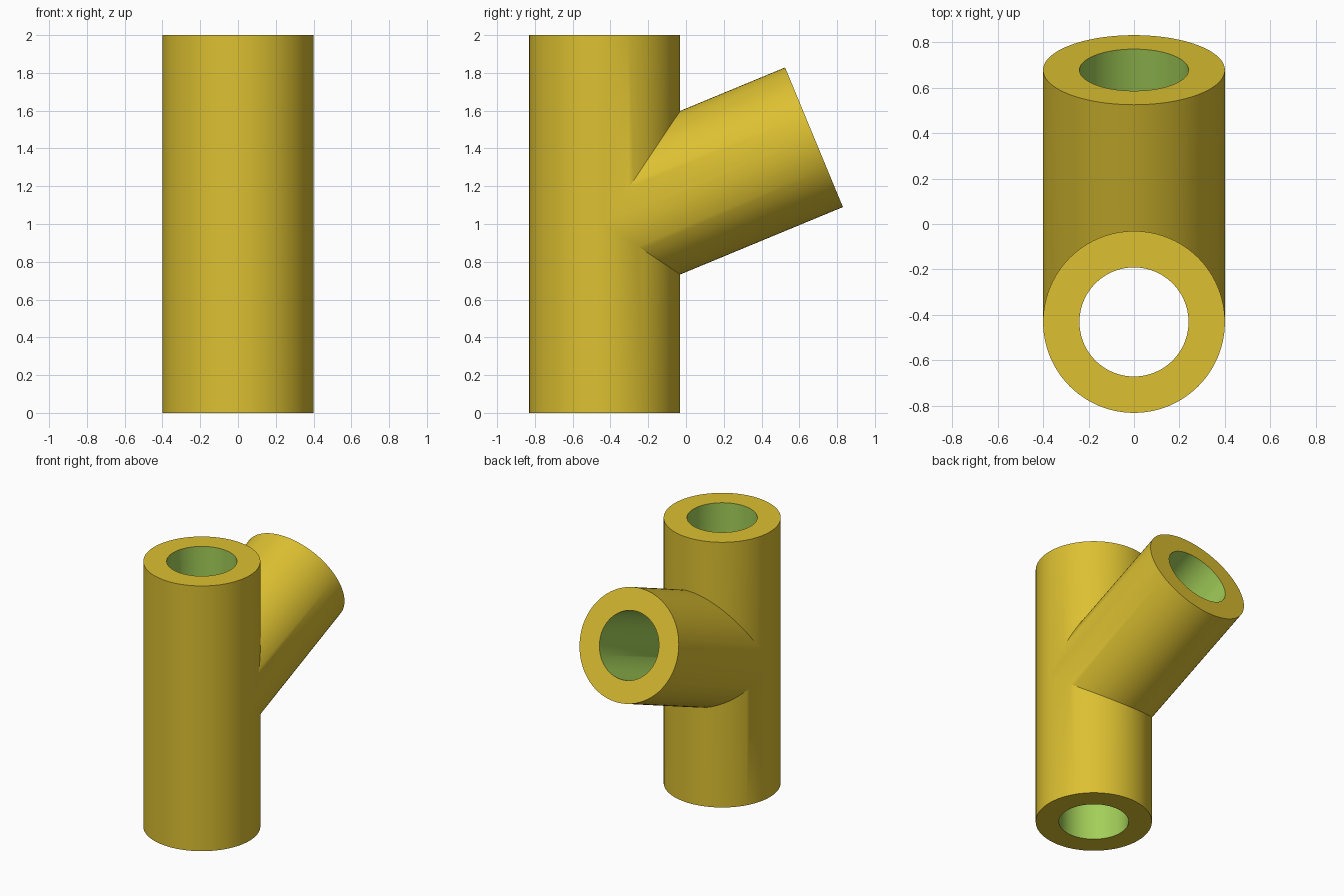
import bpy
import math
from mathutils import Vector

if "Cube" in bpy.data.objects:
    bpy.data.objects.remove(bpy.data.objects["Cube"])

OUTER, BORE = 0.40, 0.24
ORIGIN_Y = -0.431
TILT = math.radians(22.5)          # branch rise above horizontal
SEGMENTS = 96


def make_material(name, color):
    mat = bpy.data.materials.new(name)
    mat.diffuse_color = (*color, 1.0)
    mat.use_nodes = True
    mat.node_tree.nodes["Principled BSDF"].inputs["Base Color"].default_value = mat.diffuse_color
    return mat


MATERIALS = [make_material("mustard yellow", (0.716, 0.527, 0.031)),
             make_material("leaf green", (0.366, 0.624, 0.100))]


def rod(name, radius, start, direction, length, slot):
    """Solid cylinder running from start along direction."""
    direction = Vector(direction).normalized()
    bpy.ops.mesh.primitive_cylinder_add(
        vertices=SEGMENTS, radius=radius, depth=length,
        location=Vector(start) + direction * length / 2,
        rotation=(-math.atan2(direction.y, direction.z), 0, 0))
    obj = bpy.context.object
    obj.name = name
    for mat in MATERIALS:
        obj.data.materials.append(mat)
    for poly in obj.data.polygons:
        poly.material_index = slot
    return obj


def combine(target, tool, operation):
    """Apply a boolean and discard the tool."""
    mod = target.modifiers.new(operation.lower(), 'BOOLEAN')
    mod.operation = operation
    mod.solver = 'EXACT'
    mod.object = tool
    bpy.context.view_layer.objects.active = target
    bpy.ops.object.modifier_apply(modifier=mod.name)
    bpy.data.objects.remove(tool, do_unlink=True)


up = (0, 0, 1)
slant = (0, math.cos(TILT), math.sin(TILT))
joint = (0, ORIGIN_Y, 1.0)

# Outer walls: upright pipe with an angled branch
pipe = rod("branched_pipe", OUTER, (0, ORIGIN_Y, 0), up, 2.0, 0)
combine(pipe, rod("branch", OUTER, joint, slant, 1.2, 0), 'UNION')

# Bores through both arms, meeting at the joint
combine(pipe, rod("main_bore", BORE, (0, ORIGIN_Y, -0.2), up, 2.4, 1), 'DIFFERENCE')
combine(pipe, rod("branch_bore", BORE, joint, slant, 1.4, 1), 'DIFFERENCE')

# Smooth walls with crisp rims
bpy.ops.object.select_all(action='DESELECT')
pipe.select_set(True)
bpy.context.view_layer.objects.active = pipe
bpy.ops.object.shade_smooth_by_angle(angle=math.radians(30))
